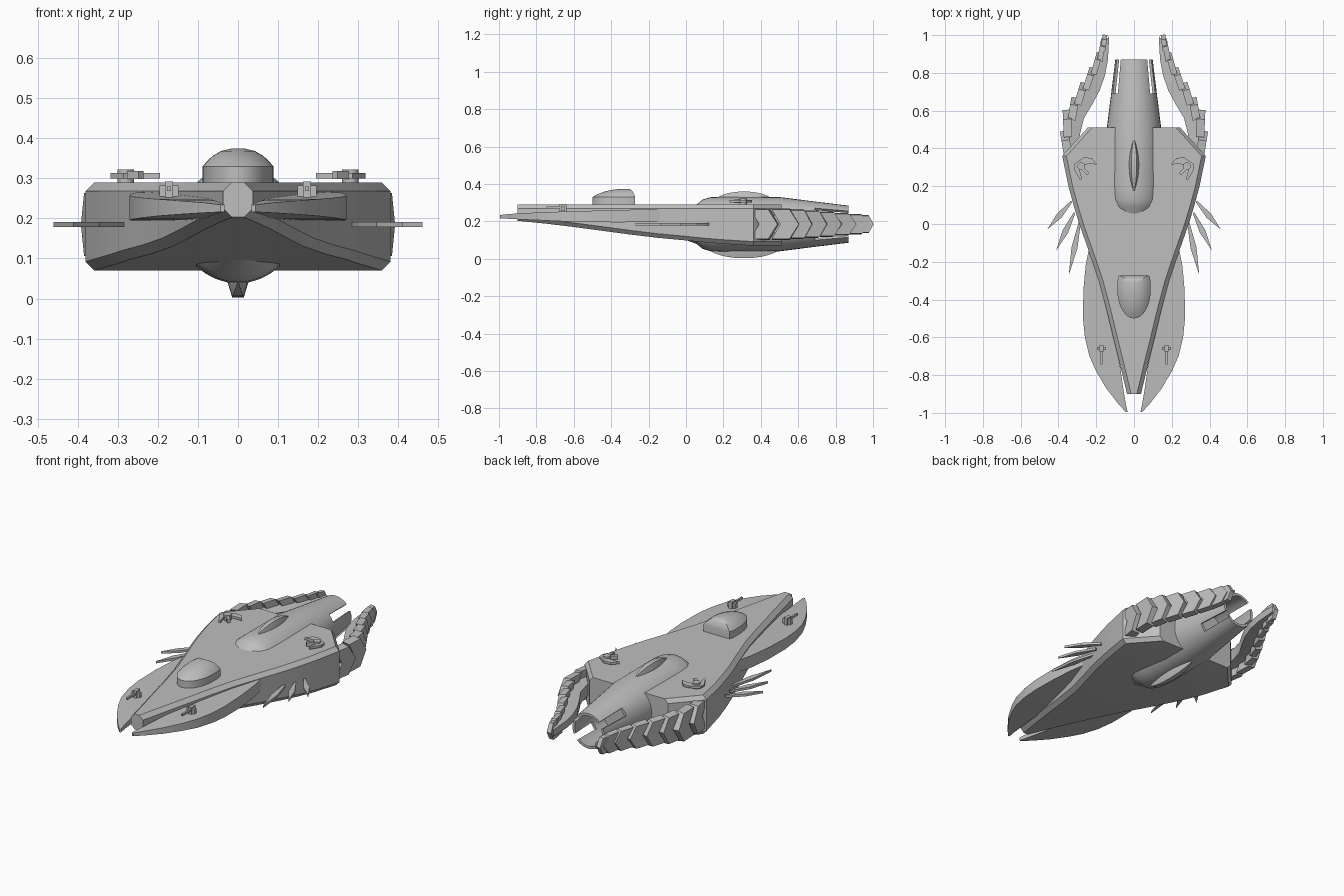
import bpy, bmesh
from math import sin, cos, pi, radians
from mathutils import Vector, Matrix

cube = bpy.data.objects.get("Cube")
if cube:
    bpy.data.objects.remove(cube, do_unlink=True)

grey = bpy.data.materials.new("hull grey")
grey.use_nodes = True
COLOUR = (0.52, 0.52, 0.52, 1)
grey.diffuse_color = COLOUR
grey.node_tree.nodes["Principled BSDF"].inputs["Base Color"].default_value = COLOUR


def finish(name, bm, smooth=30):
    bmesh.ops.recalc_face_normals(bm, faces=bm.faces)
    mesh = bpy.data.meshes.new(name)
    bm.to_mesh(mesh)
    bm.free()
    mesh.materials.append(grey)
    obj = bpy.data.objects.new(name, mesh)
    bpy.context.collection.objects.link(obj)
    if smooth:
        bpy.ops.object.select_all(action="DESELECT")
        obj.select_set(True)
        bpy.context.view_layer.objects.active = obj
        bpy.ops.object.shade_smooth_by_angle(angle=radians(smooth))
    return obj


def loft(name, rings, smooth=30):
    """Skin closed rings of equal length and cap both ends."""
    bm = bmesh.new()
    loops = [[bm.verts.new(p) for p in ring] for ring in rings]
    n = len(loops[0])
    for a, b in zip(loops, loops[1:]):
        for i in range(n):
            j = (i + 1) % n
            bm.faces.new((a[i], a[j], b[j], b[i]))
    bm.faces.new(loops[0])
    bm.faces.new(loops[-1])
    return finish(name, bm, smooth)


def prism(name, outline, z0, z1, smooth=0):
    return loft(name, [[(x, y, z) for x, y in outline] for z in (z0, z1)], smooth)


def box(name, lo, hi):
    return prism(name, [(lo[0], lo[1]), (hi[0], lo[1]), (hi[0], hi[1]), (lo[0], hi[1])], lo[2], hi[2])


# Main hull: bevelled sections from nose to stern (y, half width, bottom)
DECK = 0.29
stations = [(-0.9, 0.037, 0.203), (-0.75, 0.073, 0.188), (-0.6, 0.11, 0.17), (-0.45, 0.146, 0.15),
            (-0.3, 0.186, 0.13), (-0.15, 0.237, 0.112), (0, 0.29, 0.098), (0.1, 0.32, 0.088),
            (0.2, 0.347, 0.08), (0.36, 0.38, 0.07), (0.51, 0.245, 0.07)]
rings = []
for y, w, zb in stations:
    c = 0.022
    half = [(w - c, DECK), (w, DECK - c), (w, zb + c), (w - c, zb)]
    rings.append([(x, y, z) for x, z in half] + [(-x, y, z) for x, z in reversed(half)])
loft("main_hull", rings, 25)

# Engine barrel: hollow tube with four slots at the open end
SEG, AXIS = 32, 0.185
outer = [(0, 0.085), (0.055, 0.105), (0.09, 0.132), (0.13, 0.144), (0.2, 0.147),
         (0.5, 0.145), (0.69, 0.121), (0.87, 0.099)]
inner = [(0.87, 0.085), (0.69, 0.106), (0.6, 0.11)]


def ring_at(bm, y, r):
    return [bm.verts.new((r * cos(2 * pi * i / SEG), y, AXIS + r * sin(2 * pi * i / SEG))) for i in range(SEG)]


bm = bmesh.new()
profile = outer + inner
loops = [ring_at(bm, y, r) for y, r in profile]


def is_slot(i):
    return i % 16 in (2, 3, 12, 13)


rear = len(outer) - 2
for k in range(len(loops) - 1):
    for i in range(SEG):
        j = (i + 1) % SEG
        if rear <= k <= rear + 2 and is_slot(i):
            continue
        bm.faces.new((loops[k][i], loops[k][j], loops[k + 1][j], loops[k + 1][i]))
# slot walls
for i in range(SEG):
    j = (i + 1) % SEG
    if is_slot(i):
        bm.faces.new((loops[rear][i], loops[rear][j], loops[rear + 3][j], loops[rear + 3][i]))
    if is_slot(i) != is_slot(i - 1):
        bm.faces.new([loops[rear + d][i] for d in range(4)])
bm.faces.new(loops[0])
bm.faces.new(loops[-1])
finish("engine_barrel", bm)

# Keel and dorsal fins: lens-shaped ridges on the barrel
for name, side, h in (("dorsal_fin", 1, 0.175), ("keel_fin", -1, 0.182)):
    rings = []
    for k in range(13):
        t = -1 + k / 6
        bulge = max(1 - t * t, 0.02)
        w, top = 0.029 * bulge, 0.135 + (h - 0.135) * bulge ** 0.7
        y = 0.31 + 0.15 * t if side > 0 else 0.31 + 0.19 * t
        rings.append([(x, y, AXIS + side * z) for x, z in
                      ((w, 0.12), (w, 0.135), (w * 0.5, top), (-w * 0.5, top), (-w, 0.135), (-w, 0.12))])
    loft(name, rings)

# Bridge: rounded plan with upright walls and a domed roof
plan = [(0.08, -0.272), (0.088, -0.3), (0.088, -0.35)]
plan += [(0.088 * cos(a * pi / 16), -0.35 - 0.15 * sin(a * pi / 16)) for a in range(1, 8)]
plan = plan + [(0, -0.5)] + [(-x, y) for x, y in reversed(plan)]
rings = [[(x * s, -0.31 + (y + 0.31) * s, z) for x, y in plan] for s, z in
         ((1, 0.28), (1, 0.33), (0.88, 0.343), (0.7, 0.357), (0.48, 0.368), (0.2, 0.374))]
loft("bridge", rings)

# Rear arm path: (x, y, half height)
arm_path = [(0.345, 0.37, 0.085), (0.345, 0.48, 0.085), (0.322, 0.57, 0.08), (0.288, 0.65, 0.074),
            (0.245, 0.73, 0.068), (0.205, 0.81, 0.06), (0.175, 0.88, 0.054), (0.158, 0.94, 0.048)]
fore_wing = [(-0.995, 0.034, 0.044, 0.234, 0.216), (-0.95, 0.044, 0.085, 0.239, 0.214),
             (-0.87, 0.057, 0.147, 0.244, 0.21), (-0.78, 0.07, 0.2, 0.248, 0.206),
             (-0.7, 0.08, 0.236, 0.251, 0.202), (-0.6, 0.09, 0.26, 0.254, 0.198),
             (-0.5, 0.11, 0.27, 0.257, 0.196), (-0.35, 0.13, 0.268, 0.261, 0.195),
             (-0.22, 0.16, 0.256, 0.264, 0.197), (-0.12, 0.18, 0.236, 0.266, 0.2)]

for side, s in (("left", 1), ("right", -1)):
    # Forward wing plates
    loft(side + "_fore_wing", [[(s * a, y, t), (s * b, y, t), (s * b, y, u), (s * a, y, u)]
                               for y, a, b, t, u in fore_wing], 30)

    # Side spines: flat kites swept forward
    for n, (base, tip) in enumerate((((0.33, 0.12), (0.46, -0.03)), ((0.315, 0.06), (0.412, -0.14)),
                                     ((0.285, 0.02), (0.345, -0.27)))):
        b, t = Vector(base), Vector(tip)
        d = (t - b).normalized()
        across = Vector((-d.y, d.x)) * 0.016
        mid = b.lerp(t, 0.5)
        outline = [b - across * 0.3, mid - across, t, mid + across, b + across * 0.3]
        prism(f"{side}_spine_{n + 1}", [(s * p.x, p.y) for p in outline], 0.178, 0.191)

    # Rear arm core: curved tapering blade
    rings = []
    core = [(0.3, 0.37), (0.285, 0.48), (0.265, 0.56), (0.22, 0.635),
            (0.18, 0.71), (0.153, 0.79), (0.138, 0.87), (0.131, 0.995)]
    for (x, y, h), (xi, yi) in zip(arm_path, core):
        xo, yo, k = x + 0.01, y + 0.01, 0.55 * h
        rings.append([(s * xi, yi, AXIS - k * 0.7), (s * xo, yo, AXIS - k),
                      (s * xo, yo, AXIS + k), (s * xi, yi, AXIS + k * 0.7)])
    loft(side + "_arm_core", rings)

    # Arm scales: overlapping chevrons pointing aft, flared outward
    for n, (x, y, h) in enumerate(arm_path):
        nx, ny, _ = arm_path[min(n + 1, 7)]
        px, py, _ = arm_path[max(n - 1, 0)]
        d = Vector((nx - px, ny - py, 0)).normalized()
        d = Matrix.Rotation(radians(-9), 3, "Z") @ d
        out = Vector((d.y, -d.x, 0))
        length = 0.125 if n < 2 else 0.1
        if n == 7:
            length = 0.062
        depth = 0.5 * h
        start = Vector((x, y, AXIS))
        shape = [(-0.02, -h), (length * 0.6, -h), (length, 0), (length * 0.6, h), (-0.02, h), (length * 0.2, 0)]
        rings = []
        for off in (-0.4 * depth, 0.65 * depth):
            shrink = 0.92 if off > 0 else 1
            ring = [start + d * u + out * off + Vector((0, 0, v * shrink)) for u, v in shape]
            rings.append([(s * p.x, p.y, p.z) for p in ring])
        loft(f"{side}_arm_scale_{n + 1}", rings, 0)

    # Deck turrets: hooked shield, pivot drum and stubby gun
    hook = [(0.195, 0.315), (0.225, 0.35), (0.265, 0.352), (0.315, 0.32), (0.318, 0.29), (0.285, 0.233),
            (0.275, 0.238), (0.288, 0.285), (0.262, 0.315), (0.23, 0.318)]
    prism(side + "_turret_shield", [(s * x, y) for x, y in hook], 0.3, 0.313)
    drum = [(s * (0.28 + 0.02 * cos(a * pi / 8)), 0.306 + 0.02 * sin(a * pi / 8)) for a in range(16)]
    prism(side + "_turret_drum", drum, 0.28, 0.322, 30)
    gun = [(0.288, 0.298), (0.248, 0.258), (0.236, 0.27), (0.276, 0.31)]
    prism(side + "_turret_gun", [(s * x, y) for x, y in gun], 0.298, 0.318)

    # Wing guns: post, crossbar and barrel
    cx = s * 0.172
    box(side + "_gun_post", (cx - 0.01, -0.675, 0.24), (cx + 0.01, -0.64, 0.292))
    box(side + "_gun_bar", (cx - 0.024, -0.668, 0.255), (cx + 0.024, -0.65, 0.282))
    box(side + "_gun_barrel", (cx - 0.005, -0.745, 0.268), (cx + 0.005, -0.66, 0.28))
